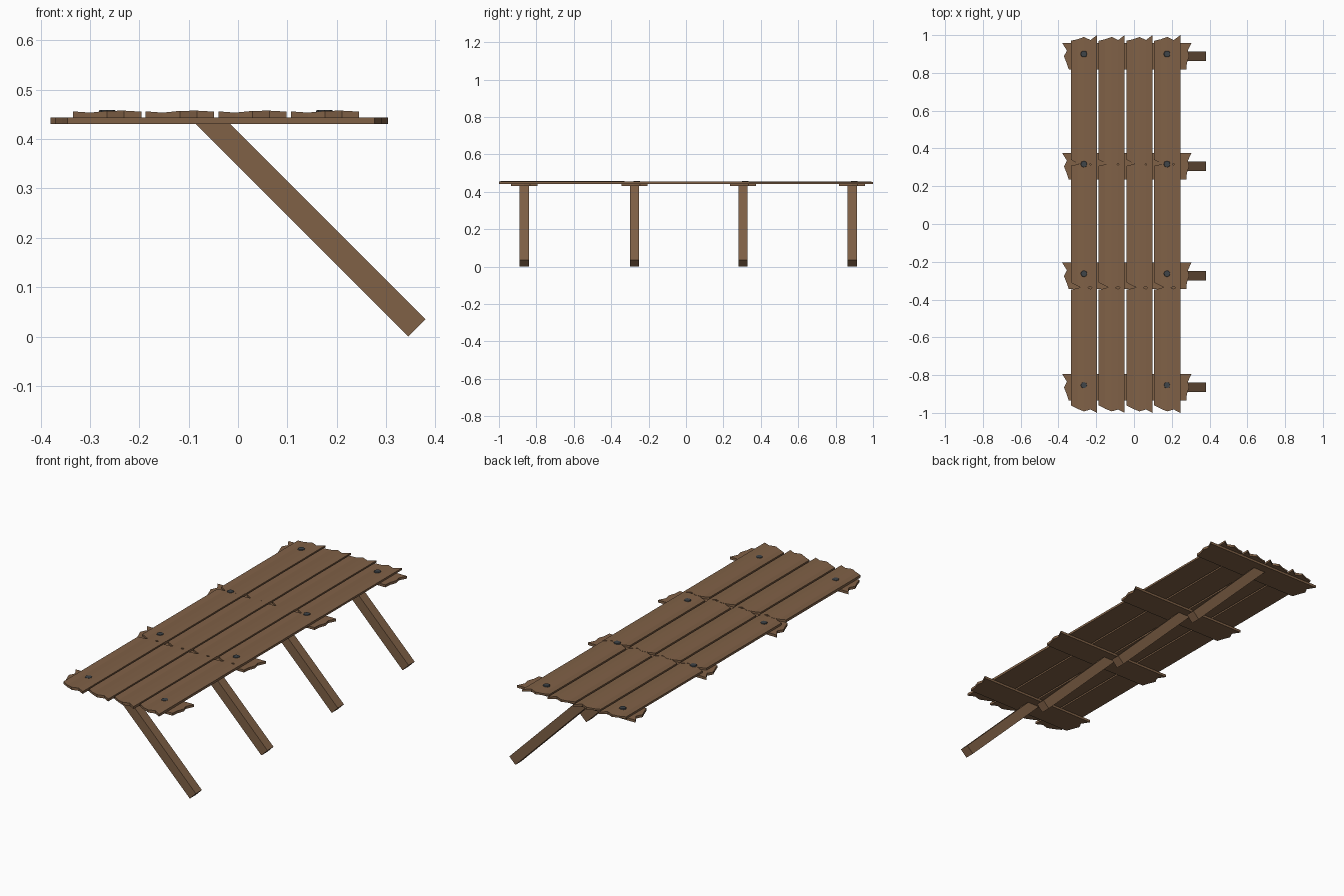
import bpy, bmesh, math

if "Cube" in bpy.data.objects:
    bpy.data.objects.remove(bpy.data.objects["Cube"])


def material(name, rgb):
    m = bpy.data.materials.new(name)
    m.diffuse_color = (*rgb, 1)
    m.use_nodes = True
    m.node_tree.nodes["Principled BSDF"].inputs["Base Color"].default_value = m.diffuse_color
    return m


WOOD = material("brown wood", (0.216, 0.119, 0.062))
IRON = material("dark iron", (0.05, 0.058, 0.065))


def finish(bm, name, mat):
    bmesh.ops.recalc_face_normals(bm, faces=bm.faces)
    me = bpy.data.meshes.new(name)
    bm.to_mesh(me)
    bm.free()
    me.materials.append(mat)
    ob = bpy.data.objects.new(name, me)
    bpy.context.collection.objects.link(ob)
    return ob


def loft(name, rings, mat):
    """Closed solid through rings of equal point count."""
    bm = bmesh.new()
    vs = [[bm.verts.new(p) for p in r] for r in rings]
    n = len(vs[0])
    for a, b in zip(vs, vs[1:]):
        for i in range(n):
            j = (i + 1) % n
            bm.faces.new((a[i], a[j], b[j], b[i]))
    bm.faces.new(vs[0])
    bm.faces.new(vs[-1])
    return finish(bm, name, mat)


# Long deck planks: four across, three overlapping lengths, splintered ends
STEPS = (0, 0.25, 0.5, 0.75, 1)
BACK_END = (-0.03, -0.022, -0.010, -0.026, 0)
FRONT_END = (0.04, 0.022, 0.008, 0.018, 0)
CROWN = (0.455, 0.4525, 0.456, 0.4565, 0.4545)
WIDTH = 0.138
for seg, (y0, y1, lift) in enumerate([(-1.0, -0.318, 0.0012),
                                      (-0.35, 0.338, 0.0),
                                      (0.30, 1.0, -0.0012)]):
    for k, x0 in enumerate((-0.334, -0.187, -0.040, 0.107)):
        rings = []
        for i, t in enumerate(STEPS):
            x = x0 + t * WIDTH
            top = CROWN[i] + lift
            a, b = y0 + FRONT_END[i], y1 + BACK_END[i]
            rings.append([(x, a, 0.443), (x, b, 0.443), (x, b, top), (x, a, top)])
        loft(f"deck_plank_{seg}_{k}", rings, WOOD)

# Cross battens, angled struts and nail heads, one set per support
BATTEN_ENDS = ((-0.345, 0.277, -0.07), (-0.357, 0.280, -0.035), (-0.371, 0.292, 0.0),
               (-0.355, 0.285, 0.03), (-0.380, 0.304, 0.07))
for n, y in enumerate((-0.865, -0.275, 0.305, 0.888)):
    rings = [[(l, y + dy, 0.431), (r, y + dy, 0.431), (r, y + dy, 0.444), (l, y + dy, 0.444)]
             for l, r, dy in BATTEN_ENDS]
    loft(f"cross_batten_{n}", rings, WOOD)

    side = [(0.345, 0.0), (0.380, 0.035), (-0.018, 0.433), (-0.088, 0.433)]
    loft(f"angled_strut_{n}",
         [[(x, y + d, z) for x, z in side] for d in (-0.025, 0.025)], WOOD)

    for k, x in enumerate((-0.265, 0.175)):
        bm = bmesh.new()
        bmesh.ops.create_cone(bm, cap_ends=True, segments=8, radius1=0.021,
                              radius2=0.016, depth=0.012)
        bmesh.ops.translate(bm, verts=bm.verts, vec=(x, y + 0.012, 0.4525))
        finish(bm, f"nail_head_{n}_{k}", IRON)
